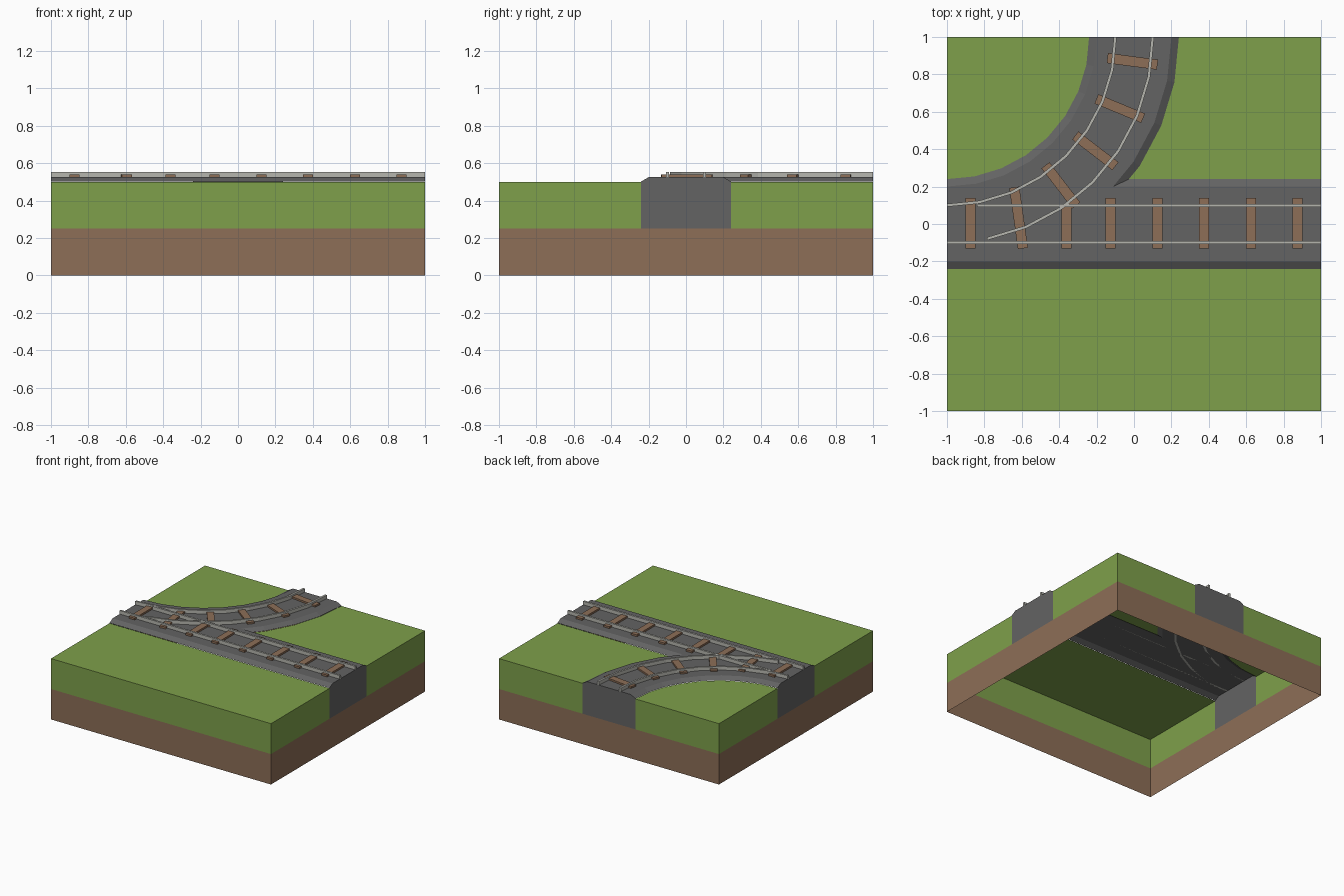
import bpy, bmesh, math
from mathutils import Matrix

if "Cube" in bpy.data.objects:
    bpy.data.objects.remove(bpy.data.objects["Cube"])


def material(name, rgb):
    m = bpy.data.materials.new(name)
    m.diffuse_color = (*rgb, 1)
    m.use_nodes = True
    m.node_tree.nodes["Principled BSDF"].inputs["Base Color"].default_value = m.diffuse_color
    return m


GRASS = material("grass green", (0.209, 0.352, 0.070))
BROWN = material("earth brown", (0.266, 0.156, 0.095))
GRAVEL = material("gravel grey", (0.125, 0.125, 0.125))
STEEL = material("rail grey", (0.47, 0.47, 0.43))


def make(name, bm, mat):
    bmesh.ops.recalc_face_normals(bm, faces=bm.faces)
    me = bpy.data.meshes.new(name)
    bm.to_mesh(me)
    bm.free()
    me.materials.append(mat)
    ob = bpy.data.objects.new(name, me)
    bpy.context.collection.objects.link(ob)
    return ob


def box(name, size, loc, mat, angle=0.0, open_bottom=False):
    bm = bmesh.new()
    bmesh.ops.create_cube(bm, size=1, matrix=Matrix.Translation(loc)
                          @ Matrix.Rotation(angle, 4, 'Z') @ Matrix.Diagonal((*size, 1)))
    ob = make(name, bm, mat)
    if open_bottom:
        keep_faces(ob, lambda f: f.normal.z > -0.5)
    return ob


def keep_faces(ob, rule):
    bm = bmesh.new()
    bm.from_mesh(ob.data)
    bm.normal_update()
    bmesh.ops.delete(bm, geom=[f for f in bm.faces if not rule(f)], context='FACES')
    bm.to_mesh(ob.data)
    bm.free()


def arc(r, a0, a1, n):
    """Points with side normals around the curve centre (-1, 1)."""
    out = []
    for i in range(n + 1):
        t = math.radians(a0 + (a1 - a0) * i / n)
        out.append((-1 + r * math.cos(t), 1 - r * math.sin(t), math.cos(t), -math.sin(t)))
    return out


def sweep(name, path, profile, mat):
    bm = bmesh.new()
    rings = [[bm.verts.new((x + nx * u, y + ny * u, z)) for u, z in profile]
             for x, y, nx, ny in path]
    k = len(profile)
    for a, b in zip(rings, rings[1:]):
        for j in range(k):
            bm.faces.new((a[j], a[(j + 1) % k], b[(j + 1) % k], b[j]))
    bm.faces.new(rings[0])
    bm.faces.new(rings[-1])
    return make(name, bm, mat)


def boolean(ob, other, op):
    mod = ob.modifiers.new(op, 'BOOLEAN')
    mod.operation, mod.object, mod.solver = op, other, 'EXACT'
    bpy.context.view_layer.update()
    dg = bpy.context.evaluated_depsgraph_get()
    me = bpy.data.meshes.new_from_object(ob.evaluated_get(dg))
    ob.modifiers.clear()
    ob.data = me


def on_border(f):
    c = f.calc_center_median()
    return abs(f.normal.z) < 0.1 and max(abs(c.x), abs(c.y)) > 0.999


# Gravel bed: straight and curved embankments merged, running past the tile edge
bed_profile = [(-0.24, 0.2), (-0.24, 0.502), (-0.2, 0.525),
               (0.2, 0.525), (0.24, 0.502), (0.24, 0.2)]
bed = sweep("gravel_bed", [(-1.1, 0, 0, -1), (1.1, 0, 0, -1)], bed_profile, GRAVEL)
branch = sweep("branch_helper",
               [(0, 1.1, 1, 0)] + arc(1, 0, 90, 8) + [(-1.05, 0, 0, -1)],
               bed_profile, GRAVEL)
boolean(bed, branch, 'UNION')

# Grass layer with the bed cut out, kept as an open shell
grass = box("grass_layer", (2, 2, 0.25), (0, 0, 0.375), GRASS)
boolean(grass, bed, 'DIFFERENCE')
keep_faces(grass, lambda f: f.normal.z > 0.9 or on_border(f))

# Trim bed to the tile and open it from below
trim = box("trim_helper", (2, 2, 0.5), (0, 0, 0.5), GRAVEL)
boolean(bed, trim, 'INTERSECT')
keep_faces(bed, lambda f: f.normal.z > 0.1 or on_border(f))
for ob in (branch, trim):
    bpy.data.objects.remove(ob)
for ob, m in ((bed, GRAVEL), (grass, GRASS)):
    ob.data.materials.clear()
    ob.data.materials.append(m)
    for p in ob.data.polygons:
        p.material_index = 0

# Soil: four walls, open above and below
soil = box("soil_layer", (2, 2, 0.25), (0, 0, 0.125), BROWN)
keep_faces(soil, lambda f: abs(f.normal.z) < 0.5)


# Sleepers
def sleeper(name, x, y, length, angle, top=0.54):
    box(name, (0.054, length, top - 0.525), (x, y, (top + 0.525) / 2), BROWN, angle, True)


for i, x in enumerate((-0.875, -0.125, 0.125, 0.375, 0.625, 0.875)):
    sleeper(f"straight_sleeper_{i}", x, 0.005, 0.27, 0)
sleeper("junction_sleeper_short", -0.36, -0.015, 0.23, 0)
sleeper("junction_sleeper_long", -0.617, 0.033, 0.33, math.radians(8))
for i in range(4):
    x, y, nx, ny = arc(1, 7.5 + 15 * i, 90, 1)[0]
    sleeper(f"curve_sleeper_{i}", x, y, 0.27, math.atan2(ny, nx) + math.pi / 2, 0.539)

# Rails
rail = [(-0.008, 0.525), (-0.008, 0.554), (0.008, 0.554), (0.008, 0.525)]
sweep("straight_rail_near", [(-1, -0.1, 0, -1), (1, -0.1, 0, -1)], rail, STEEL)
sweep("straight_rail_far", [(-0.84, 0.1, 0, -1), (1, 0.1, 0, -1)], rail, STEEL)
sweep("curve_rail_inner", arc(0.9, 0, 90, 8), rail, STEEL)
sweep("curve_rail_outer", arc(1.1, 0, 78.75, 7), rail, STEEL)
